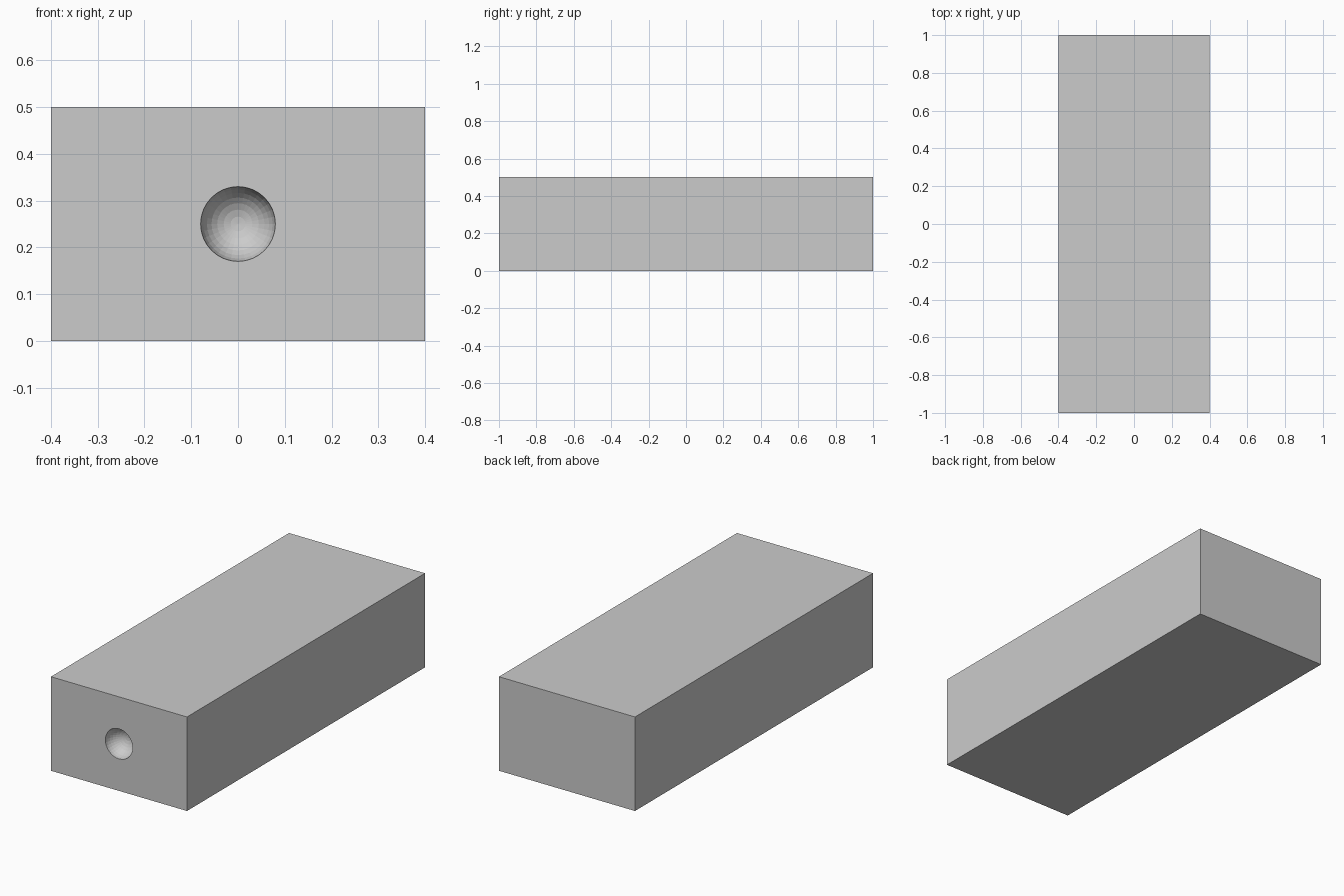
import bpy, math

if "Cube" in bpy.data.objects:
    bpy.data.objects.remove(bpy.data.objects["Cube"])

# main block
bpy.ops.mesh.primitive_cube_add(size=1, location=(0, 0, 0.25))
block = bpy.context.object
block.name = "block"
block.scale = (0.8, 2.0, 0.5)
bpy.ops.object.transform_apply(location=False, rotation=False, scale=True)

# round dimple in the front face, pole pointing along y
bpy.ops.mesh.primitive_uv_sphere_add(segments=32, ring_count=16, radius=0.08,
                                     location=(0, -1.0001, 0.25),
                                     rotation=(math.pi / 2, 0, 0))
cutter = bpy.context.object
cutter.name = "dimple_cutter"

cut = block.modifiers.new("dimple", 'BOOLEAN')
cut.operation = 'DIFFERENCE'
cut.solver = 'EXACT'
cut.object = cutter
bpy.context.view_layer.objects.active = block
bpy.ops.object.modifier_apply(modifier=cut.name)
bpy.data.objects.remove(cutter, do_unlink=True)
